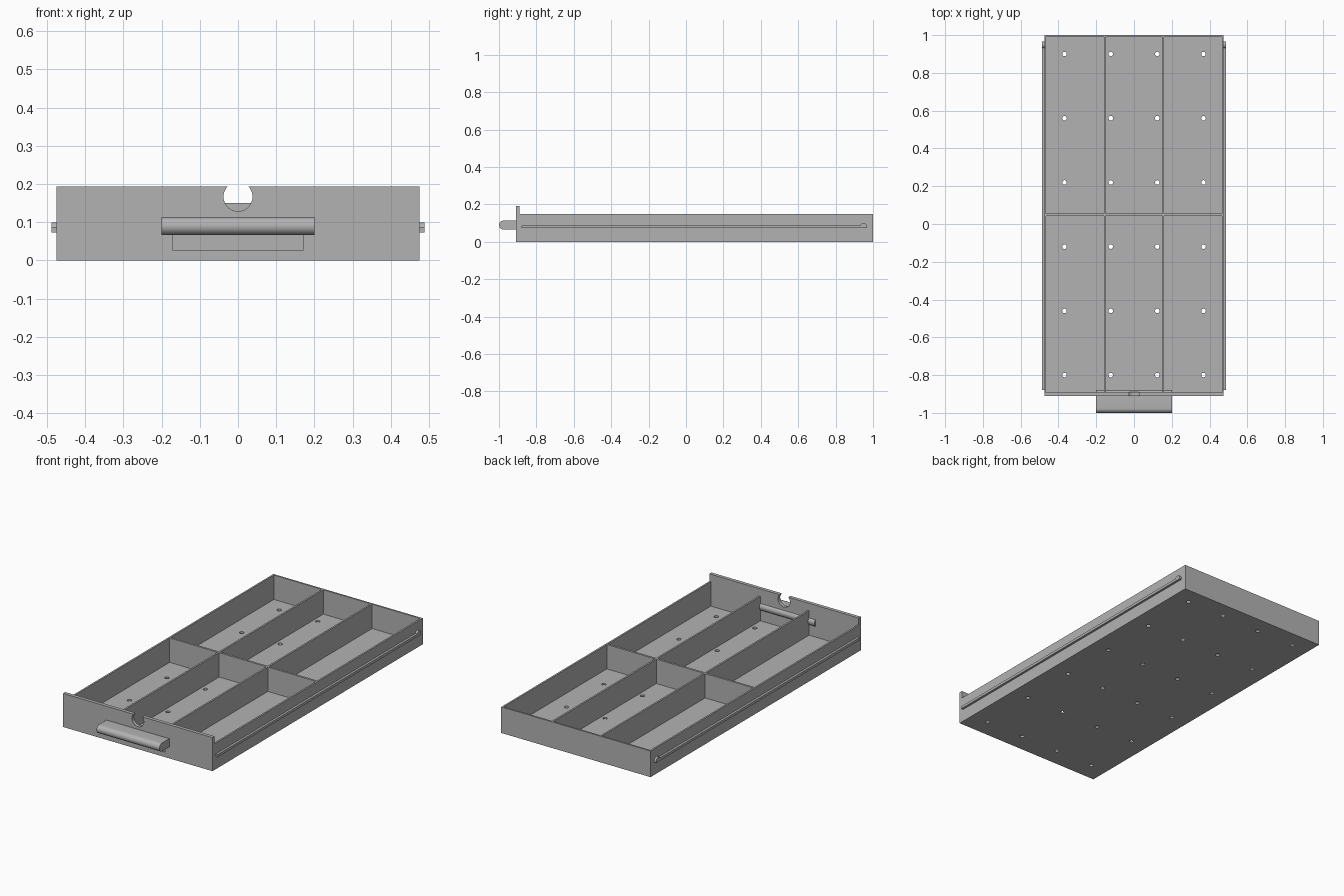
import bpy, bmesh
from math import sin, cos, pi, radians, asin
from mathutils import Matrix, Vector

cube = bpy.data.objects.get("Cube")
if cube:
    bpy.data.objects.remove(cube, do_unlink=True)

GREY = 0.45
mat = bpy.data.materials.new("plain grey")
mat.use_nodes = True
mat.diffuse_color = (GREY, GREY, GREY, 1)
mat.node_tree.nodes["Principled BSDF"].inputs["Base Color"].default_value = (GREY, GREY, GREY, 1)


def finish(name, bm, smooth=False):
    """Turn a bmesh into a named object."""
    bmesh.ops.recalc_face_normals(bm, faces=bm.faces)
    mesh = bpy.data.meshes.new(name)
    bm.to_mesh(mesh)
    bm.free()
    mesh.materials.append(mat)
    obj = bpy.data.objects.new(name, mesh)
    bpy.context.collection.objects.link(obj)
    if smooth:
        shade(obj)
    return obj


def shade(obj):
    bpy.ops.object.select_all(action="DESELECT")
    obj.select_set(True)
    bpy.context.view_layer.objects.active = obj
    bpy.ops.object.shade_smooth_by_angle(angle=radians(30))


def add_box(bm, lo, hi):
    lo, hi = Vector(lo), Vector(hi)
    size = hi - lo
    m = Matrix.Translation((lo + hi) / 2) @ Matrix.Diagonal((*size, 1))
    bmesh.ops.create_cube(bm, size=1, matrix=m)


def add_prism(bm, points, to_3d, depth):
    """Extrude a closed outline along a vector."""
    face = bm.faces.new([bm.verts.new(to_3d(a, b)) for a, b in points])
    out = bmesh.ops.extrude_face_region(bm, geom=[face], use_keep_orig=True)
    moved = [g for g in out["geom"] if isinstance(g, bmesh.types.BMVert)]
    bmesh.ops.translate(bm, verts=moved, vec=depth)


def arc(cx, cy, r, start, end, steps):
    return [(cx + r * cos(start + (end - start) * i / steps),
             cy + r * sin(start + (end - start) * i / steps)) for i in range(steps + 1)]


def cut(obj, cutter):
    """Subtract the cutter from the object, then drop the cutter."""
    mod = obj.modifiers.new("cut", "BOOLEAN")
    mod.operation, mod.solver, mod.object = "DIFFERENCE", "EXACT", cutter
    bpy.context.view_layer.update()
    graph = bpy.context.evaluated_depsgraph_get()
    mesh = bpy.data.meshes.new_from_object(obj.evaluated_get(graph))
    obj.modifiers.clear()
    obj.data = mesh
    bpy.data.objects.remove(cutter, do_unlink=True)


HALF_W, WALL_H, FLOOR = 0.475, 0.15, 0.01
FRONT, INNER, BACK = -0.91, -0.89, 1.0

# Tray with six compartments
bm = bmesh.new()
add_box(bm, (-HALF_W, INNER, 0), (HALF_W, BACK, WALL_H))
tray = finish("tray", bm)

bm = bmesh.new()
for x0, x1 in ((-0.465, -0.16), (-0.15, 0.15), (0.16, 0.465)):
    for y0, y1 in ((INNER - 0.01, 0.043), (0.055, 0.99)):
        add_box(bm, (x0, y0, FLOOR), (x1, y1, 0.3))
cut(tray, finish("compartment_cutter", bm))

# Drain holes in the floor
bm = bmesh.new()
for x in (-0.368, -0.123, 0.123, 0.368):
    for row in range(6):
        bmesh.ops.create_cone(bm, cap_ends=True, segments=20, radius1=0.012, radius2=0.012,
                              depth=0.06, matrix=Matrix.Translation((x, -0.8 + 0.34 * row, 0)))
cut(tray, finish("hole_cutter", bm))
shade(tray)

# Front panel with a round finger notch in its top edge
TOP, NOTCH_Z, NOTCH_R = 0.193, 0.167, 0.038
a = asin((TOP - NOTCH_Z) / NOTCH_R)
outline = [(-HALF_W, 0), (HALF_W, 0), (HALF_W, TOP)]
outline += arc(0, NOTCH_Z, NOTCH_R, a, -pi - a, 32) + [(-HALF_W, TOP)]
bm = bmesh.new()
add_prism(bm, outline, lambda x, z: (x, FRONT, z), (0, INNER - FRONT, 0))
panel = finish("front_panel", bm)

# Shallow recess below the handle
bm = bmesh.new()
add_box(bm, (-0.172, FRONT - 0.05, 0.028), (0.172, FRONT + 0.008, 0.08))
cut(panel, finish("recess_cutter", bm))
shade(panel)

# Handle bar with rounded edges, reaching through the panel
r, z = 0.0235, 0.09
outline = arc(-1 + r, z, r, pi / 2, pi * 1.5, 16) + arc(-0.88 - r, z, r, -pi / 2, pi / 2, 16)
bm = bmesh.new()
add_prism(bm, outline, lambda y, z: (-0.2, y, z), (0.4, 0, 0))
finish("handle", bm, smooth=True)

# Side rails, each with a rounded stop at the back
outline = [(-0.88, 0.073), (0.967, 0.073)]
outline += arc(0.949, 0.082, 0.018, 0, pi * 0.89, 14) + [(-0.88, 0.088)]
for name, x in (("left_rail", HALF_W), ("right_rail", -0.488)):
    bm = bmesh.new()
    add_prism(bm, outline, lambda y, z: (x, y, z), (0.013, 0, 0))
    finish(name, bm, smooth=True)
